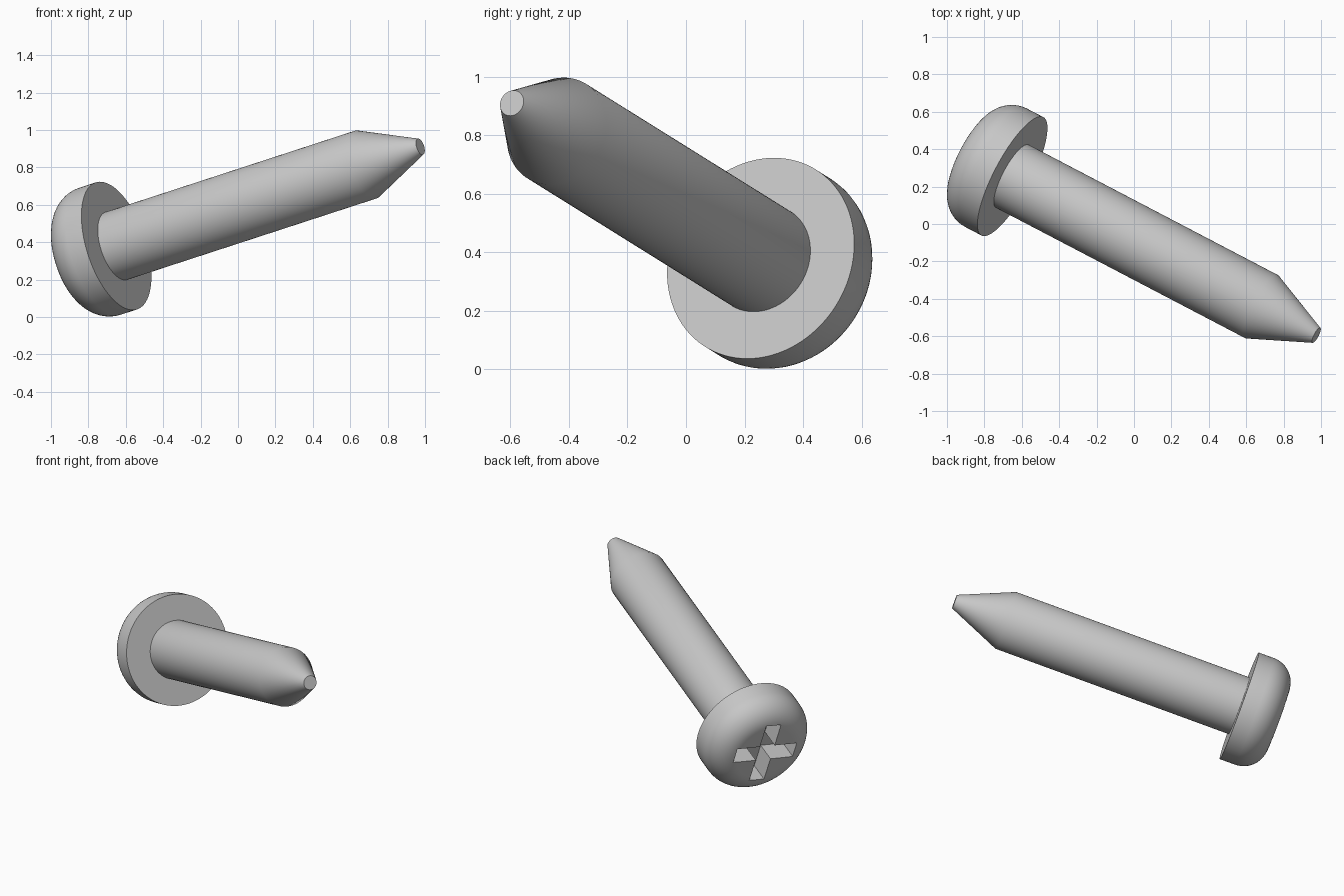
import bpy, bmesh, math
from mathutils import Matrix, Vector

if "Cube" in bpy.data.objects:
    bpy.data.objects.remove(bpy.data.objects["Cube"], do_unlink=True)

# One plain metal colour
steel = bpy.data.materials.new("steel_grey")
steel.use_nodes = True
colour = (0.57, 0.57, 0.57, 1)
steel.diffuse_color = colour
steel.node_tree.nodes["Principled BSDF"].inputs["Base Color"].default_value = colour

# Local frame: origin under the head, local z runs along the shaft to the tip
axis = Vector((1.625, -0.85, 0.53)).normalized()
side = Vector((-0.425, -0.895, -0.131))
side = (side - axis * side.dot(axis)).normalized()
frame = Matrix((side, axis.cross(side), axis)).transposed().to_4x4()
frame.translation = (-0.65, 0.255, 0.38)

HEAD_R, FILLET, RIM = 0.357, 0.16, 0.102
SHAFT_R, TIP_R = 0.19, 0.045
CONE_START, TIP = 1.565, 1.909
TOP = -(RIM + FILLET)


def finish(name, bm):
    bmesh.ops.recalc_face_normals(bm, faces=bm.faces)
    mesh = bpy.data.meshes.new(name)
    bm.to_mesh(mesh)
    bm.free()
    mesh.materials.append(steel)
    obj = bpy.data.objects.new(name, mesh)
    obj.matrix_world = frame
    bpy.context.collection.objects.link(obj)
    return obj


def lathe(name, profile, segments=96):
    """Revolve (radius, z) points around local z, with flat end caps."""
    bm = bmesh.new()
    rings = []
    for r, z in profile:
        angles = [math.tau * i / segments for i in range(segments)]
        rings.append([bm.verts.new((r * math.cos(a), r * math.sin(a), z)) for a in angles])
    for lower, upper in zip(rings, rings[1:]):
        for i in range(segments):
            j = (i + 1) % segments
            bm.faces.new((lower[i], lower[j], upper[j], upper[i]))
    bm.faces.new(rings[0])
    bm.faces.new(rings[-1])
    return finish(name, bm)


def cross_prism(name, reach, half, z0, z1):
    """Plus-shaped prism used to cut the drive recess."""
    bm = bmesh.new()
    outline = []
    for k in range(4):
        turn = Matrix.Rotation(k * math.pi / 2, 3, "Z")
        for x, y in ((reach, -half), (reach, half), (half, half)):
            outline.append(bm.verts.new(turn @ Vector((x, y, z0))))
    base = bm.faces.new(outline)
    top = bmesh.ops.extrude_face_region(bm, geom=[base])["geom"]
    verts = [v for v in top if isinstance(v, bmesh.types.BMVert)]
    bmesh.ops.translate(bm, verts=verts, vec=(0, 0, z1 - z0))
    return finish(name, bm)


def activate(obj):
    bpy.ops.object.select_all(action="DESELECT")
    obj.select_set(True)
    bpy.context.view_layer.objects.active = obj


# Pan head: straight rim, rounded shoulder, flat top
shoulder = []
for i in range(13):
    a = math.pi / 2 * i / 12
    shoulder.append((HEAD_R - FILLET + FILLET * math.cos(a), -RIM - FILLET * math.sin(a)))
head = lathe("screw_head", [(HEAD_R, 0)] + shoulder)

# Cross recess in the head
cutter = cross_prism("recess_cutter", 0.218, 0.054, TOP - 0.1, TOP + 0.14)
cutter.hide_render = True
cut = head.modifiers.new("cross_recess", "BOOLEAN")
cut.operation = "DIFFERENCE"
cut.solver = "EXACT"
cut.object = cutter
activate(head)
bpy.ops.object.modifier_apply(modifier=cut.name)
bpy.data.objects.remove(cutter, do_unlink=True)

# Shaft with tapered, blunt tip
shaft = lathe("screw_shaft", [(SHAFT_R, -0.01), (SHAFT_R, CONE_START), (TIP_R, TIP)])

for part in (head, shaft):
    activate(part)
    bpy.ops.object.shade_smooth_by_angle(angle=math.radians(30))
